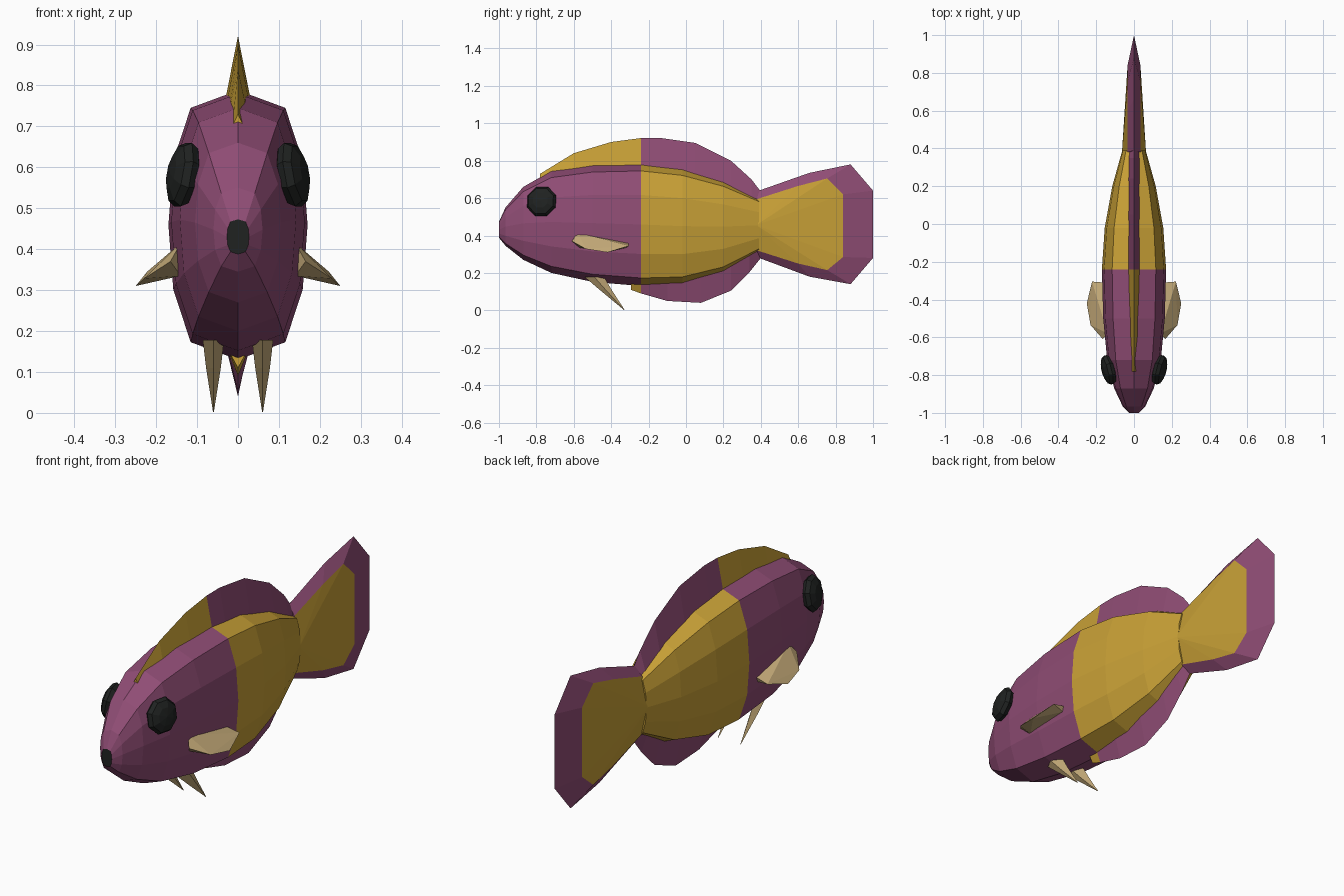
import bpy, bmesh, math
from mathutils import Vector, Matrix

if "Cube" in bpy.data.objects:
    bpy.data.objects.remove(bpy.data.objects["Cube"])


def material(name, rgb):
    m = bpy.data.materials.new(name)
    m.diffuse_color = (*rgb, 1)
    m.use_nodes = True
    m.node_tree.nodes["Principled BSDF"].inputs["Base Color"].default_value = m.diffuse_color
    return m


PURPLE = material("plum purple", (0.279, 0.074, 0.178))
YELLOW = material("golden yellow", (0.578, 0.352, 0.037))
TAN = material("tan", (0.552, 0.402, 0.188))
BLACK = material("black", (0.014, 0.016, 0.015))
BAND_Y = -0.24  # where the front and rear colours meet


def finish(name, bm, mats, rule=None):
    bmesh.ops.recalc_face_normals(bm, faces=bm.faces)
    if rule:
        for f in bm.faces:
            f.material_index = rule(f)
    me = bpy.data.meshes.new(name)
    bm.to_mesh(me)
    bm.free()
    for m in mats:
        me.materials.append(m)
    ob = bpy.data.objects.new(name, me)
    bpy.context.collection.objects.link(ob)
    return ob


def loft(rings):
    bm = bmesh.new()
    rows = [[bm.verts.new(p) for p in r] for r in rings]
    n = len(rows[0])
    for a, b in zip(rows, rows[1:]):
        for i in range(n):
            j = (i + 1) % n
            bm.faces.new((a[i], a[j], b[j], b[i]))
    bm.faces.new(rows[0])
    bm.faces.new(rows[-1][::-1])
    return bm


def hull(name, points, mat):
    bm = bmesh.new()
    for p in points:
        bm.verts.new(p)
    bmesh.ops.convex_hull(bm, input=bm.verts)
    return finish(name, bm, [mat])


# Body: stations of (y, top, bottom, half width)
stations = [(-1.0, 0.473, 0.388, 0.027), (-0.965, 0.55, 0.345, 0.06),
            (-0.87, 0.66, 0.27, 0.105), (-0.72, 0.745, 0.2, 0.142),
            (-0.5, 0.78, 0.152, 0.163), (BAND_Y, 0.788, 0.13, 0.17),
            (-0.02, 0.762, 0.138, 0.155), (0.2, 0.695, 0.2, 0.115),
            (0.39, 0.6, 0.31, 0.062)]
half = [(0, 1), (0.68, 0.87), (0.93, 0.48), (1, 0), (0.93, -0.48), (0.68, -0.87), (0, -1)]
section = half + [(-x, z) for x, z in half[-2:0:-1]]
body = loft([[(x * w, y, (t + b) / 2 + z * (t - b) / 2) for x, z in section]
             for y, t, b, w in stations])


def body_rule(f):
    y = f.calc_center_median().y
    if y < -0.999:
        return 2  # mouth
    return 1 if y > BAND_Y else 0


finish("body", body, [PURPLE, YELLOW, BLACK], body_rule)


# Top and bottom fins: wedges of (y, edge height, base height, base half width)
def wedge_fin(name, rows):
    bm = loft([[(0, y, edge), (w, y, base), (-w, y, base)] for y, edge, base, w in rows])
    finish(name, bm, [PURPLE, YELLOW],
           lambda f: 1 if f.calc_center_median().y < BAND_Y else 0)


wedge_fin("dorsal_fin", [
    (-0.78, 0.73, 0.70, 0.014), (-0.6, 0.84, 0.745, 0.02), (-0.4, 0.9, 0.765, 0.026),
    (BAND_Y, 0.921, 0.77, 0.03), (-0.14, 0.922, 0.76, 0.03), (0.05, 0.895, 0.72, 0.03),
    (0.24, 0.8, 0.655, 0.03), (0.35, 0.7, 0.6, 0.03), (0.4, 0.635, 0.57, 0.03)])
wedge_fin("anal_fin", [
    (-0.295, 0.11, 0.15, 0.022), (BAND_Y, 0.09, 0.15, 0.024), (-0.1, 0.05, 0.155, 0.028),
    (0.08, 0.04, 0.18, 0.03), (0.24, 0.105, 0.24, 0.03), (0.34, 0.205, 0.3, 0.03),
    (0.4, 0.28, 0.34, 0.03)])

# Tail: sharp outer rim, thicker inner panel fanning from a hub on each side
outer = [(0.39, 0.64), (0.66, 0.735), (0.88, 0.78), (1, 0.64),
         (1, 0.28), (0.88, 0.14), (0.66, 0.18), (0.39, 0.28)]
inner = [(0.38, 0.595), (0.6, 0.665), (0.755, 0.705), (0.84, 0.62),
         (0.84, 0.285), (0.755, 0.215), (0.6, 0.25), (0.38, 0.32)]
bm = bmesh.new()
rim = [bm.verts.new((0, y, z)) for y, z in outer]
sides = []
for s in (1, -1):
    hub = bm.verts.new((s * 0.064, 0.375, 0.455))
    panel = [bm.verts.new((s * 0.034, y, z)) for y, z in inner]
    sides.append((hub, panel))
    for i in range(7):
        bm.faces.new((rim[i], rim[i + 1], panel[i + 1], panel[i])).material_index = 0
        bm.faces.new((hub, panel[i], panel[i + 1])).material_index = 1
(h1, p1), (h2, p2) = sides
bm.faces.new((rim[0], p1[0], h1, p1[7], rim[7], p2[7], h2, p2[0]))
finish("tail_fin", bm, [PURPLE, YELLOW])

# Paired parts
pectoral = [(0.14, -0.58, 0.415), (0.155, -0.31, 0.36), (0.14, -0.57, 0.335),
            (0.155, -0.32, 0.335), (0.165, -0.61, 0.37), (0.23, -0.535, 0.328),
            (0.25, -0.42, 0.31), (0.222, -0.305, 0.345)]
pelvic_rings = [(-0.49, 0.178, 0.026, 0.052), (-0.43, 0.11, 0.018, 0.032),
                (-0.33, 0.002, 0.001, 0.002)]
for side, s in (("right", 1), ("left", -1)):
    hull(side + "_pectoral_fin", [(s * x, y, z) for x, y, z in pectoral], TAN)

    pelvic = loft([[(s * 0.06 + w, y, z), (s * 0.06, y + d, z),
                    (s * 0.06 - w, y, z), (s * 0.06, y - d, z)]
                   for y, z, w, d in pelvic_rings])
    finish(side + "_pelvic_fin", pelvic, [TAN])

    # Eye: flattened eight-sided dome facing outward
    bm = bmesh.new()
    bmesh.ops.create_uvsphere(bm, u_segments=8, v_segments=6, radius=1)
    normal = Vector((s * 0.95, -0.24, 0.18)).normalized()
    turn = normal.to_track_quat('Z', 'Y').to_matrix().to_4x4()
    bmesh.ops.transform(bm, verts=bm.verts, matrix=(
        Matrix.Translation((s * 0.134, -0.772, 0.582)) @ turn
        @ Matrix.Diagonal((0.085, 0.085, 0.036, 1))
        @ Matrix.Rotation(math.pi / 8, 4, 'Z')))
    finish(side + "_eye", bm, [BLACK])
